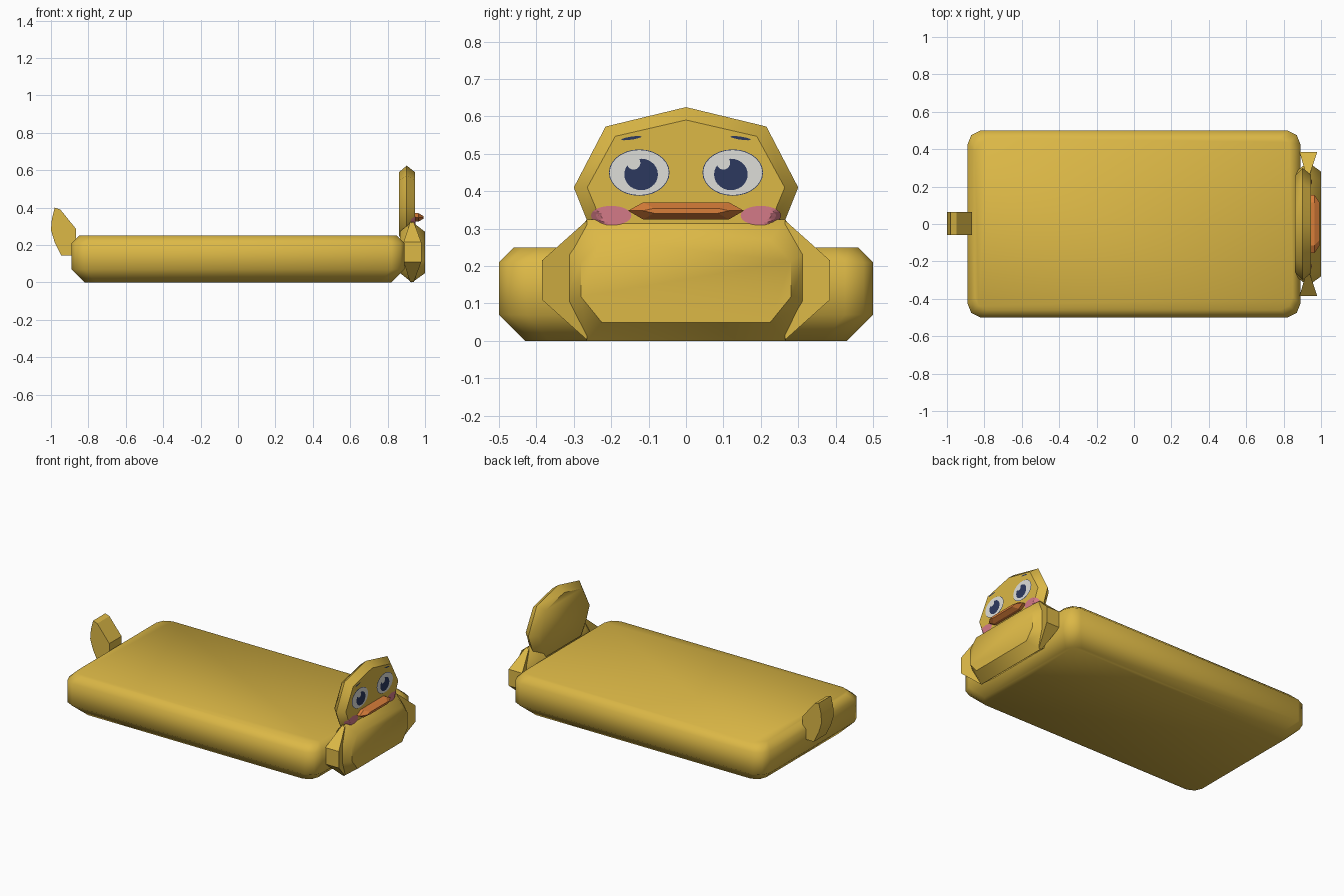
import bpy, bmesh, math
from mathutils import Vector
from mathutils.bvhtree import BVHTree

if "Cube" in bpy.data.objects:
    bpy.data.objects.remove(bpy.data.objects["Cube"])


def material(name, r, g, b):
    lin = [((c / 255 + 0.055) / 1.055) ** 2.4 for c in (r, g, b)]
    m = bpy.data.materials.new(name)
    m.diffuse_color = (*lin, 1)
    m.use_nodes = True
    m.node_tree.nodes["Principled BSDF"].inputs["Base Color"].default_value = m.diffuse_color
    return m


YELLOW = material("duck_yellow", 220, 184, 70)
ORANGE = material("beak_orange", 217, 126, 58)
WHITE = material("eye_white", 222, 222, 217)
NAVY = material("dark_navy", 44, 57, 95)
PINK = material("blush_pink", 212, 122, 135)


def finish(bm, name, mat, angle):
    bmesh.ops.recalc_face_normals(bm, faces=bm.faces)
    mesh = bpy.data.meshes.new(name)
    bm.to_mesh(mesh)
    bm.free()
    ob = bpy.data.objects.new(name, mesh)
    bpy.context.collection.objects.link(ob)
    mesh.materials.append(mat)
    if angle:
        bpy.ops.object.select_all(action='DESELECT')
        ob.select_set(True)
        bpy.context.view_layer.objects.active = ob
        bpy.ops.object.shade_smooth_by_angle(angle=math.radians(angle))
    return ob


def loft(name, rings, mat, angle=0):
    """Skin a list of equal-length point rings and cap both ends."""
    bm = bmesh.new()
    vs = [[bm.verts.new(p) for p in ring] for ring in rings]
    n = len(vs[0])
    for a, b in zip(vs, vs[1:]):
        for i in range(n):
            j = (i + 1) % n
            bm.faces.new((a[i], a[j], b[j], b[i]))
    bm.faces.new(vs[0])
    bm.faces.new(vs[-1])
    return finish(bm, name, mat, angle)


def mirrored(half):
    """Complete a right-hand outline with its left-hand copy."""
    return half + [(-y, z) for y, z in reversed(half) if y > 1e-6]


def yz_ring(x, outline, sy=1, sz=1, cz=0.0):
    return [(x, y * sy, cz + (z - cz) * sz) for y, z in outline]


# Mattress-like body with chamfered rim
def body_ring(inset, z):
    corner = [(0.89, 0.425), (0.87, 0.475), (0.82, 0.5)]
    sx, sy = 1 - inset / 0.89, 1 - inset / 0.5
    q = [(x * sx, y * sy) for x, y in corner]
    pts = (q + [(-x, y) for x, y in reversed(q)]
           + [(-x, -y) for x, y in q] + [(x, -y) for x, y in reversed(q)])
    return [(x, y, z) for x, y in pts]


loft("body", [body_ring(0.07, 0), body_ring(0, 0.07),
              body_ring(0, 0.21), body_ring(0.04, 0.25)], YELLOW, 65)

# Chest cushion at the head end
chest = mirrored([(0.265, 0.325), (0.33, 0.24), (0.33, 0.10), (0.265, 0.0)])
loft("chest", [yz_ring(0.865, chest, 0.85, 0.68, 0.16), yz_ring(0.93, chest),
               yz_ring(1.0, chest, 0.85, 0.68, 0.155)], YELLOW, 50)

# Flared wings beside the chest
for side, s in (("left", -1), ("right", 1)):
    inner = [(0.92, s * 0.265, 0.322), (0.94, s * 0.265, 0.322),
             (0.94, s * 0.265, 0.003), (0.92, s * 0.265, 0.003)]
    outer = [(0.885, s * 0.385, 0.215), (0.98, s * 0.385, 0.215),
             (0.98, s * 0.385, 0.11), (0.885, s * 0.385, 0.11)]
    loft(side + "_wing", [inner, outer], YELLOW)

# Flat faceted head
head_outline = mirrored([(0, 0.625), (0.215, 0.573), (0.30, 0.41),
                         (0.262, 0.315), (0.2, 0.215)])
head = loft("head", [yz_ring(0.86, head_outline, 0.86, 0.83, 0.41),
                     yz_ring(0.902, head_outline),
                     yz_ring(0.945, head_outline, 0.88, 0.84, 0.41)], YELLOW, 50)

# Beak
beak = [(-0.155, 0.348), (-0.115, 0.37), (0.115, 0.37),
        (0.155, 0.348), (0.115, 0.325), (-0.115, 0.325)]
loft("beak", [yz_ring(0.93, beak), yz_ring(0.965, beak),
              yz_ring(0.992, beak, 0.74, 0.3, 0.348)], ORANGE)

# Upturned tail
tail = [(-0.98, 0.40), (-0.95, 0.39), (-0.865, 0.285), (-0.865, 0.145),
        (-0.945, 0.145), (-0.98, 0.215), (-1.0, 0.28), (-0.995, 0.34)]
loft("tail", [[(x, y, z) for x, z in tail] for y in (-0.06, 0.063)], YELLOW, 30)

# Painted face details, laid onto the front of the head
head_tree = BVHTree.FromPolygons([v.co for v in head.data.vertices],
                                 [p.vertices[:] for p in head.data.polygons])


def decal(name, cy, cz, ry, rz, mat, lift, tilt=0.0, rings=4, seg=28):
    bm = bmesh.new()

    def vert(y, z):
        hit = head_tree.ray_cast(Vector((2, y, z)), Vector((-1, 0, 0)))[0]
        return bm.verts.new(((hit.x if hit else 0.902) + lift, y, z))

    centre = vert(cy, cz)
    prev = None
    for k in range(1, rings + 1):
        ring = []
        for i in range(seg):
            a = 2 * math.pi * i / seg
            y, z = ry * k / rings * math.cos(a), rz * k / rings * math.sin(a)
            ring.append(vert(cy + y * math.cos(tilt) - z * math.sin(tilt),
                             cz + y * math.sin(tilt) + z * math.cos(tilt)))
        for i in range(seg):
            j = (i + 1) % seg
            if prev:
                bm.faces.new((prev[i], ring[i], ring[j], prev[j]))
            else:
                bm.faces.new((centre, ring[i], ring[j]))
        prev = ring
    ob = finish(bm, name, mat, 0)
    if sum(p.normal.x for p in ob.data.polygons) < 0:
        ob.data.flip_normals()


for side, s in (("left", -1), ("right", 1)):
    decal(side + "_eye_rim", s * 0.125, 0.45, 0.081, 0.062, NAVY, 0.002)
    decal(side + "_eye", s * 0.125, 0.45, 0.079, 0.06, WHITE, 0.004)
    decal(side + "_pupil", s * 0.12, 0.445, 0.045, 0.042, NAVY, 0.006)
    decal(side + "_eye_glint", s * 0.12 - 0.02, 0.476, 0.018, 0.018, WHITE, 0.008)
    decal(side + "_brow", s * 0.146, 0.542, 0.027, 0.004, NAVY, 0.004, -s * 0.15)
    decal(side + "_cheek", s * 0.2, 0.335, 0.054, 0.026, PINK, 0.004)
